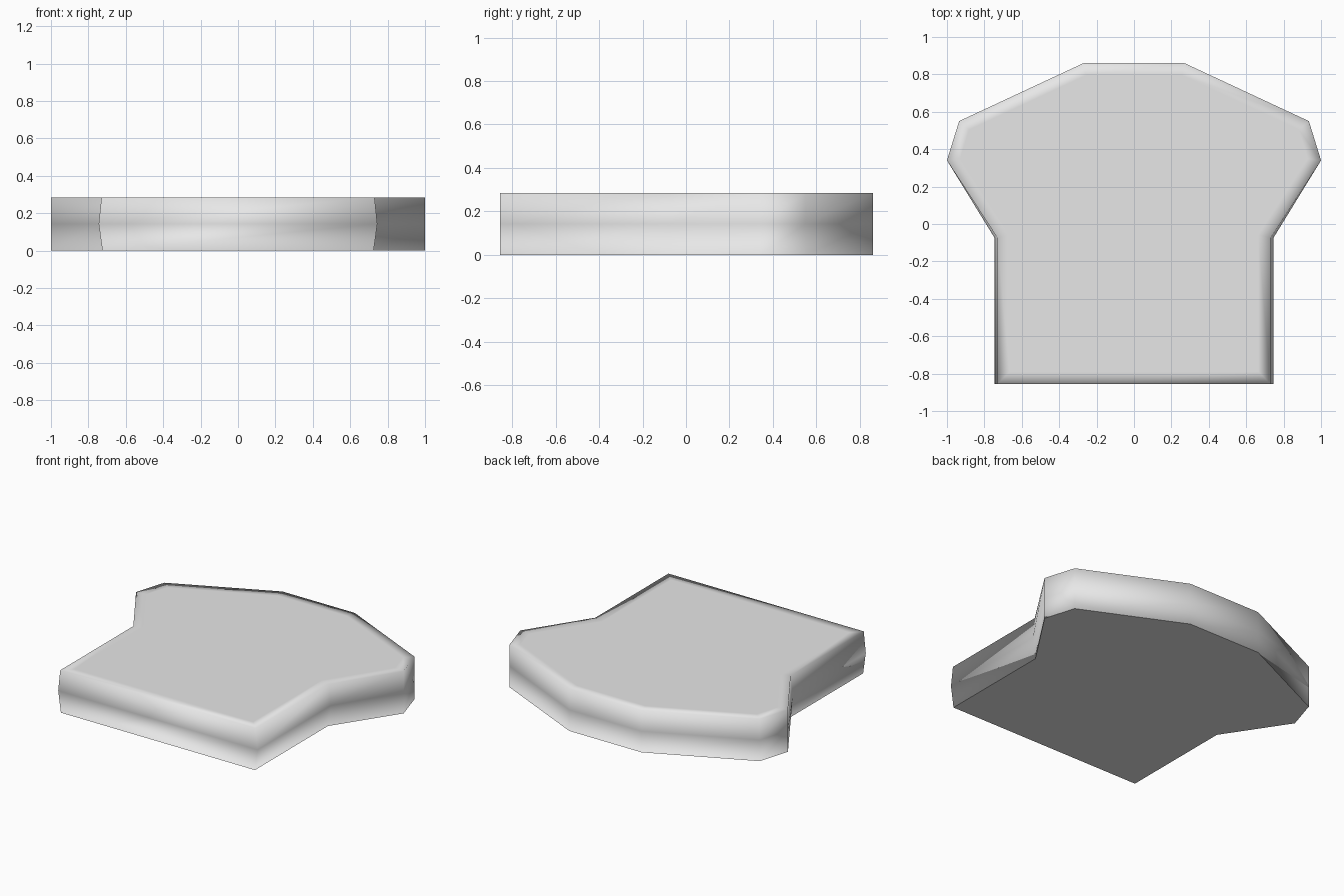
import bpy, bmesh
from mathutils import Vector

cube = bpy.data.objects.get("Cube")
if cube:
    bpy.data.objects.remove(cube, do_unlink=True)

HEIGHT = 0.285
RIM = 0.065

# One plain grey material
grey = bpy.data.materials.new("light_grey")
grey.use_nodes = True
colour = (0.8, 0.8, 0.8, 1)
grey.diffuse_color = colour
grey.node_tree.nodes["Principled BSDF"].inputs["Base Color"].default_value = colour


def outline(stem):
    """Counter-clockwise slab outline; stem is the half width of the lower part."""
    half = [(stem, -0.855), (stem, -0.075), (1, 0.34), (0.935, 0.55), (0.27, 0.86)]
    return half + [(-x, y) for x, y in reversed(half)]


# Three outline rings: edge, slightly bulging middle, edge
bm = bmesh.new()
rings = []
for z, stem in ((0, 0.725), (HEIGHT / 2, 0.745), (HEIGHT, 0.73)):
    rings.append([bm.verts.new((x, y, z)) for x, y in outline(stem)])

# Side walls
count = len(rings[0])
for low, high in zip(rings, rings[1:]):
    for i in range(count):
        j = (i + 1) % count
        bm.faces.new((low[i], low[j], high[j], high[i]))

# Flat caps with a flush inset rim, which softens the shading at the edge
caps = [bm.faces.new(list(reversed(rings[0]))), bm.faces.new(rings[-1])]
for cap in caps:
    bmesh.ops.inset_region(bm, faces=[cap], thickness=RIM, use_even_offset=True)

for face in bm.faces:
    face.smooth = True
bmesh.ops.recalc_face_normals(bm, faces=bm.faces[:])

mesh = bpy.data.meshes.new("slab")
bm.to_mesh(mesh)
bm.free()
mesh.materials.append(grey)
slab = bpy.data.objects.new("slab", mesh)
bpy.context.collection.objects.link(slab)
